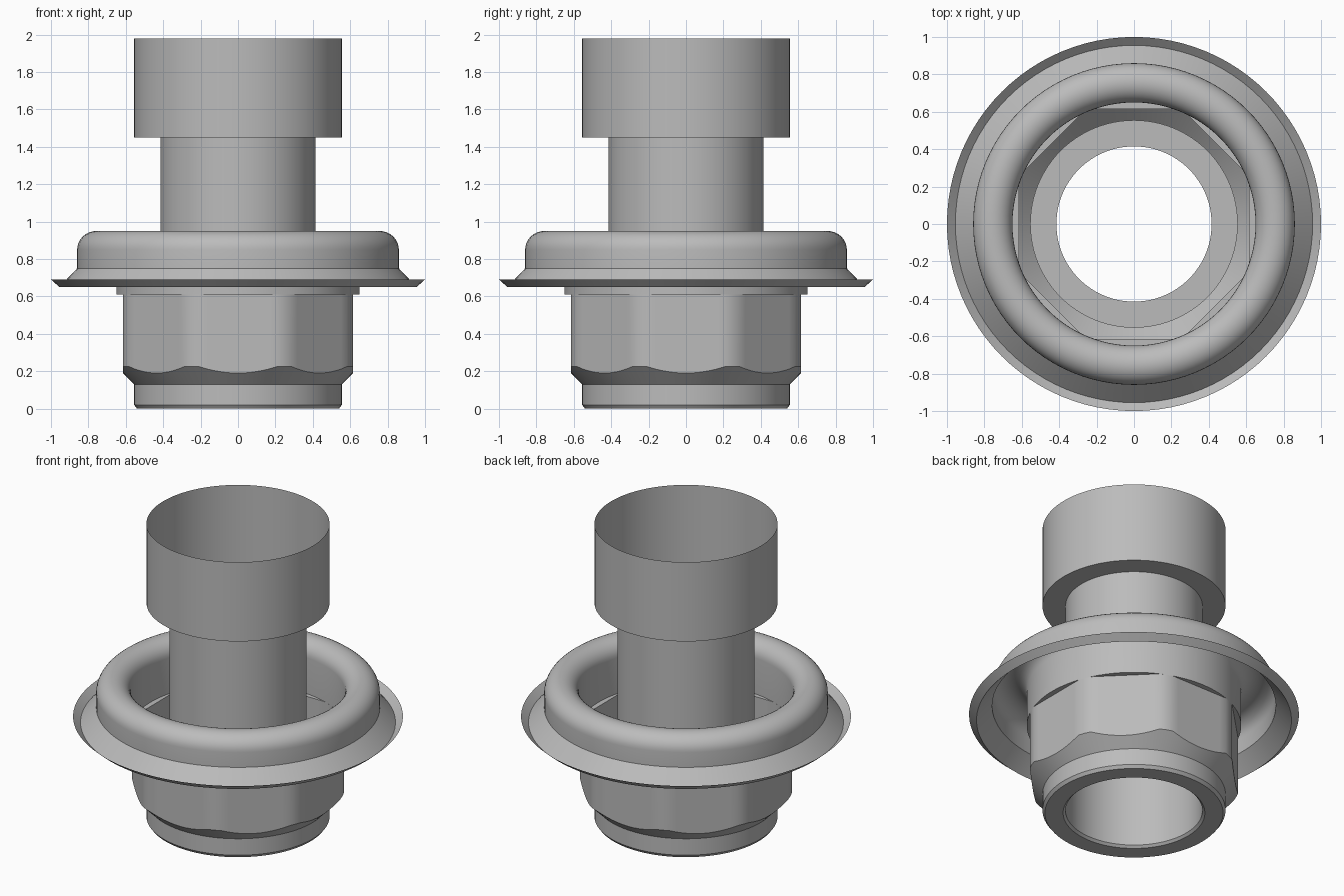
import bpy
import bmesh
from math import cos, sin, pi, radians

cube = bpy.data.objects.get("Cube")
if cube:
    bpy.data.objects.remove(cube, do_unlink=True)

SEGMENTS = 96
BORE, BODY, NECK, FLAT = 0.415, 0.555, 0.65, 0.615

# Single grey metal
metal = bpy.data.materials.new("grey metal")
metal.use_nodes = True
grey = (0.5, 0.5, 0.5, 1)
metal.diffuse_color = grey
metal.node_tree.nodes["Principled BSDF"].inputs["Base Color"].default_value = grey


def revolve(name, profile):
    """Sweep profile(angle) -> [(radius, z), ...] around z as a thin sheet."""
    bm = bmesh.new()
    columns = []
    for i in range(SEGMENTS):
        a = 2 * pi * i / SEGMENTS
        columns.append([bm.verts.new((r * cos(a), r * sin(a), z)) for r, z in profile(a)])
    for i, col in enumerate(columns):
        nxt = columns[(i + 1) % SEGMENTS]
        for j in range(len(col) - 1):
            bm.faces.new((col[j], nxt[j], nxt[j + 1], col[j + 1]))
    bmesh.ops.remove_doubles(bm, verts=bm.verts, dist=0.0005)
    mesh = bpy.data.meshes.new(name)
    bm.to_mesh(mesh)
    bm.free()
    mesh.materials.append(metal)
    obj = bpy.data.objects.new(name, mesh)
    bpy.context.collection.objects.link(obj)
    bpy.ops.object.select_all(action="DESELECT")
    obj.select_set(True)
    bpy.context.view_layer.objects.active = obj
    bpy.ops.object.shade_smooth_by_angle(angle=radians(30))
    return obj


def nut_profile(a):
    """Octagon with corners turned down to the neck and a conical lower chamfer."""
    off = (a + pi / 8) % (pi / 4) - pi / 8
    r = min(NECK, FLAT / cos(off))
    return [(BODY, 0.13), (r, 0.13 + r - BODY), (r, 0.61), (NECK, 0.61)]


# Open socket at the top and the through tube
revolve("top_socket", lambda a: [(BORE, 1.45), (BODY, 1.45), (BODY, 1.98)])
revolve("inner_tube", lambda a: [(BORE, 0.015), (BORE, 1.45)])

# Bevelled collar at the bottom
collar = [(BORE, 0.015), (0.43, 0), (0.54, 0), (BODY, 0.02), (BODY, 0.13)]
revolve("bottom_collar", lambda a: collar)

# Octagonal nut
revolve("octagonal_nut", nut_profile)

# Flange: upturned lip, sloping skirt, rounded rim, inner neck
rim = [(0.755 + 0.105 * cos(t * pi / 16), 0.85 + 0.1 * sin(t * pi / 16)) for t in range(17)]
flange = [(1, 0.69), (0.955, 0.65), (0.86, 0.75)] + rim + [(NECK, 0.61)]
revolve("rolled_flange", lambda a: flange)
